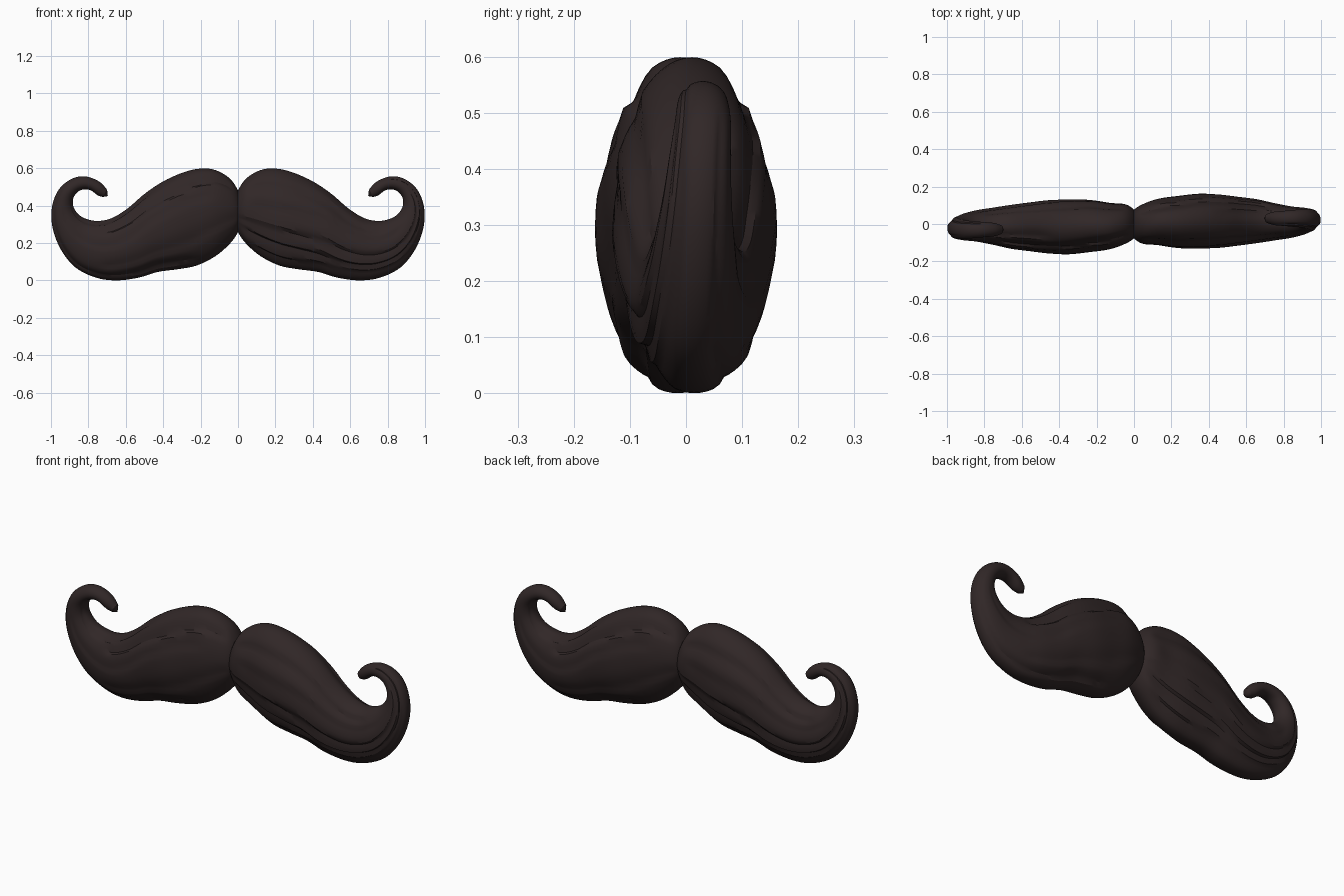
import bpy, bmesh
from math import pi, sin, cos
from mathutils import Vector, Matrix

cube = bpy.data.objects.get("Cube")
if cube:
    bpy.data.objects.remove(cube)

# One flat colour for the hair
hair = bpy.data.materials.new("dark brown hair")
hair.use_nodes = True
colour = (0.03, 0.02, 0.02, 1)
hair.diffuse_color = colour
hair.node_tree.nodes["Principled BSDF"].inputs["Base Color"].default_value = colour

# Stations from the middle to the curled tip:
# inner edge x, z; outer edge x, z; centre y; half depth
STATIONS = [
    (-.01, .42, -.01, .31, 0, .04),
    (0, .48, 0, .26, 0, .075),
    (.05, .55, .04, .2, 0, .105),
    (.14, .595, .12, .13, .01, .125),
    (.25, .59, .22, .08, .01, .14),
    (.38, .54, .32, .06, .015, .147),
    (.49, .47, .43, .045, .015, .142),
    (.59, .385, .53, .015, .015, .13),
    (.67, .335, .65, 0, .015, .117),
    (.74, .318, .76, .015, .012, .1),
    (.8, .325, .87, .07, .01, .085),
    (.85, .35, .95, .17, .015, .073),
    (.88, .395, .993, .29, .02, .062),
    (.88, .44, .993, .4, .025, .055),
    (.855, .475, .955, .49, .03, .05),
    (.82, .487, .885, .545, .03, .045),
    (.785, .48, .81, .555, .03, .04),
    (.75, .455, .74, .527, .03, .035),
    (.722, .446, .7, .485, .03, .023),
]

# Creases between locks: start angle, end angle, depth, first and last position.
# Angle 0 is the inner edge, 90 the front, 180 the outer edge, 270 the back.
CREASES = [
    (48, 42, .07, .1, .55),
    (80, 62, .05, .12, .62),
    (108, 100, .11, .04, .8),
    (126, 128, .13, .05, .92),
    (150, 140, .08, .12, .75),
    (205, 215, .06, .2, .8),
    (250, 232, .05, .05, .5),
    (292, 270, .05, .15, .7),
    (318, 305, .09, .08, .5),
    (338, 325, .05, .3, .85),
]
SIDES, STEPS = 64, 5


def spline(a, b, c, d, t):
    """Catmull-Rom blend of four stations."""
    return [0.5 * (2 * q + (r - p) * t + (2 * p - 5 * q + 4 * r - s) * t * t
                   + (3 * q - p - 3 * r + s) * t ** 3)
            for p, q, r, s in zip(a, b, c, d)]


def rings():
    """Dense stations along the whole lock."""
    last = len(STATIONS) - 1
    out = []
    for i in range(last):
        a, d = STATIONS[max(i - 1, 0)], STATIONS[min(i + 2, last)]
        out += [spline(a, STATIONS[i], STATIONS[i + 1], d, k / STEPS) for k in range(STEPS)]
    return out + [list(STATIONS[last])]


def carve(angle, u):
    """Radius factor: lopsided creases that look like overlapping locks."""
    factor = 1
    for start, end, depth, first, last in CREASES:
        if first < u < last:
            v = (u - first) / (last - first)
            gap = angle - (start + (end - start) * v + 3 * sin(9 * v))
            width = 7 if gap < 0 else 19
            factor -= depth * min(1, 4 * sin(pi * v)) * max(0, 1 - abs(gap) / width)
    return factor


def build_half(name, turn):
    bm = bmesh.new()
    loops = []
    profile = rings()
    for n, (xi, zi, xo, zo, yc, depth) in enumerate(profile):
        u = n / (len(profile) - 1)
        inner, outer = Vector((xi, yc, zi)), Vector((xo, yc, zo))
        centre, axis = (inner + outer) / 2, (inner - outer) / 2
        loop = []
        for k in range(SIDES):
            a = 2 * pi * k / SIDES
            r = carve(360 * k / SIDES, u)
            loop.append(bm.verts.new(centre + axis * cos(a) * r
                                     + Vector((0, -depth * sin(a) * r, 0))))
        loops.append(loop)
    for one, two in zip(loops, loops[1:]):
        for k in range(SIDES):
            j = (k + 1) % SIDES
            bm.faces.new((one[k], one[j], two[j], two[k]))
    # Rounded caps at the root and the tip
    for loop, push in ((loops[0], Vector((-.005, 0, 0))), (loops[-1], Vector((-.015, 0, -.015)))):
        middle = sum((v.co for v in loop), Vector()) / SIDES + push
        tip = bm.verts.new(middle)
        for k in range(SIDES):
            bm.faces.new((loop[k], loop[(k + 1) % SIDES], tip))
    bmesh.ops.recalc_face_normals(bm, faces=bm.faces)
    bm.transform(Matrix.Rotation(turn, 4, "Z"))
    mesh = bpy.data.meshes.new(name)
    bm.to_mesh(mesh)
    bm.free()
    mesh.materials.append(hair)
    obj = bpy.data.objects.new(name, mesh)
    bpy.context.collection.objects.link(obj)
    bpy.ops.object.select_all(action="DESELECT")
    obj.select_set(True)
    bpy.context.view_layer.objects.active = obj
    bpy.ops.object.shade_smooth_by_angle(angle=0.5)


# The right half is the left half turned around the upright axis
build_half("moustache_left", 0)
build_half("moustache_right", pi)
